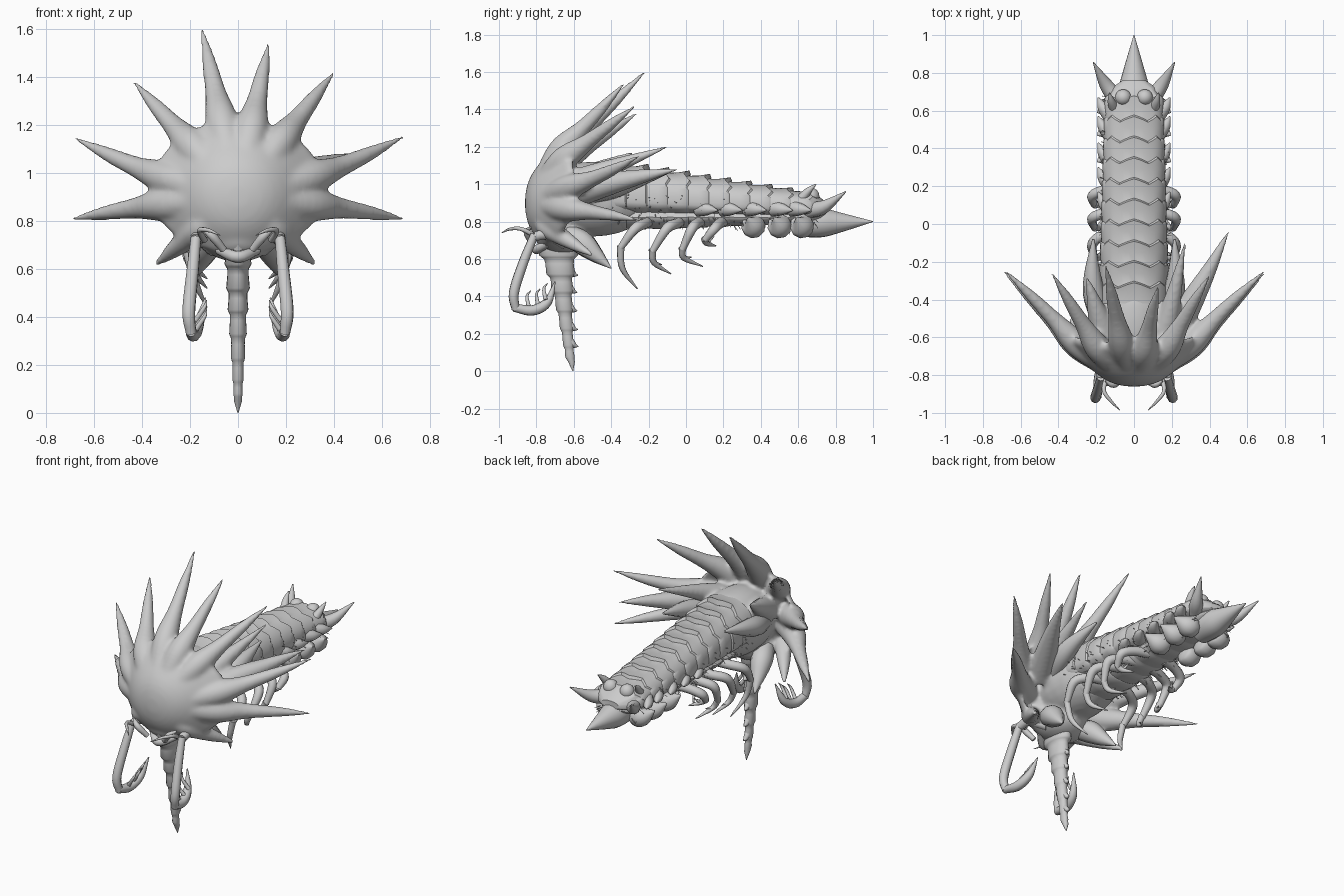
import bpy, bmesh, math, random
from mathutils import Vector, Matrix

if "Cube" in bpy.data.objects:
    bpy.data.objects.remove(bpy.data.objects["Cube"])
random.seed(4)


def finish(name, bm, angle=50):
    bmesh.ops.recalc_face_normals(bm, faces=bm.faces)
    me = bpy.data.meshes.new(name)
    bm.to_mesh(me)
    bm.free()
    ob = bpy.data.objects.new(name, me)
    bpy.context.collection.objects.link(ob)
    bpy.ops.object.select_all(action='DESELECT')
    ob.select_set(True)
    bpy.context.view_layer.objects.active = ob
    bpy.ops.object.shade_smooth_by_angle(angle=math.radians(angle))
    return ob


def skin(bm, rings):
    """Join rings of points with quads and cap both ends."""
    vs = [[bm.verts.new(p) for p in r] for r in rings]
    n = len(vs[0])
    for a, b in zip(vs, vs[1:]):
        for i in range(n):
            bm.faces.new((a[i], a[(i + 1) % n], b[(i + 1) % n], b[i]))
    bm.faces.new(vs[0])
    bm.faces.new(vs[-1][::-1])


def tube(bm, pts, radii, n=10, steps=5):
    """Tapered tube along a smooth path."""
    d = [Vector((*p, r)) for p, r in zip(pts, radii)]
    d = [2 * d[0] - d[1]] + d + [2 * d[-1] - d[-2]]
    path = []
    for i in range(1, len(d) - 2):
        p0, p1, p2, p3 = d[i - 1:i + 3]
        for k in range(steps):
            t = k / steps
            path.append(0.5 * (2 * p1 + (p2 - p0) * t + (2 * p0 - 5 * p1 + 4 * p2 - p3) * t * t
                               + (3 * p1 - p0 - 3 * p2 + p3) * t ** 3))
    path.append(d[-2])
    rings, side = [], None
    for i, p in enumerate(path):
        tan = (path[min(i + 1, len(path) - 1)].xyz - path[max(i - 1, 0)].xyz).normalized()
        side = tan.orthogonal() if side is None else side - tan * side.dot(tan)
        side.normalize()
        up = tan.cross(side)
        r = max(p.w, 0.002)
        rings.append([p.xyz + r * (side * math.cos(a) + up * math.sin(a))
                      for a in (2 * math.pi * j / n for j in range(n))])
    skin(bm, rings)


def ball(bm, c, r):
    bmesh.ops.create_uvsphere(bm, u_segments=24, v_segments=14, radius=1,
                              matrix=Matrix.Translation(c) @ Matrix.Diagonal((*r, 1)))


def pair(name, *tubes):
    """Mirrored left and right copies of a group of tubes."""
    for s, side in ((1, 'right'), (-1, 'left')):
        bm = bmesh.new()
        for pts, radii in tubes:
            tube(bm, [(s * x, y, z) for x, y, z in pts], radii)
        finish(f'{name}_{side}', bm)


# Head shield: domed plate, swept-back horns and thorax fused together
bm = bmesh.new()
def front_y(r):
    return -0.865 + 1.12 * 0.05 * math.log(1 + math.exp((r - .15) / .05))

N, CZ = 72, 0.9
def rim(a):
    s = math.sin(a)
    return 0.37 - 0.05 * max(s, 0) ** 2 - 0.14 * max(-s, 0) ** 1.2

rings = []
for back, fr in [(0, k / 10) for k in range(1, 11)] + [(1, k / 10) for k in range(10, 0, -1)]:
    ring = []
    for j in range(N):
        a = 2 * math.pi * j / N
        r = rim(a) * fr
        ring.append((r * math.cos(a), front_y(r) + back * (0.04 + 0.06 * (1 - fr)), CZ + r * math.sin(a)))
    rings.append(ring)
skin(bm, rings)

horns = [(-.15, -.22, 1.6), (.127, -.33, 1.54), (.4, -.27, 1.42), (.69, -.25, 1.15), (.69, -.26, .81),
         (-.435, -.26, 1.38), (-.68, -.25, 1.145), (-.69, -.25, .81), (.32, -.5, .62), (-.34, -.5, .62)]
for x, y, z in horns:
    R = math.hypot(x, z - CZ)
    ux, uz = x / R, (z - CZ) / R
    pts = []
    for f in (0.25, 0.45, 0.62, 0.8, 1):
        r = R * f
        yy = front_y(r) + (.09 if f < .3 else .055)
        yy += (y - front_y(R) - 0.055) * f ** 2
        sag = 0.03 * math.sin(math.pi * f) if abs(uz) < 0.5 else 0
        pts.append((ux * r, yy, CZ + uz * r - sag * (1 if uz > 0 else -.3)))
    tube(bm, pts, (.07, .07, .045, .031, .008) if R > .45 else (.06, .06, .05, .035, .012), 14)
# rear horns on the shoulders
tube(bm, [(.2, -.6, .95), (.3, -.42, 1), (.4, -.24, 1.04), (.5, -.04, 1.08)], (.08, .065, .04, .008), 14)
tube(bm, [(.15, -.6, 1), (.2, -.42, 1.08), (.27, -.1, 1.2)], (.08, .05, .008), 14)
tube(bm, [(-.15, -.6, 1), (-.2, -.45, 1.08), (-.25, -.28, 1.17)], (.08, .05, .008), 14)
ball(bm, (0, -.5, .92), (.2, .33, .2))
ball(bm, (0, -.72, .85), (.2, .125, .17))
ball(bm, (0, -.66, .73), (.16, .15, .1))
shield = finish('head_shield', bm)
m = shield.modifiers.new('fuse', 'REMESH')
m.mode, m.voxel_size, m.use_smooth_shade = 'VOXEL', 0.011, True
m = shield.modifiers.new('soften', 'SMOOTH')
m.factor, m.iterations = 0.5, 12

# Abdomen: overlapping plates with a zigzag rear edge, flank groove and narrower belly
bm = bmesh.new()
SEG, n, y0, y1 = 10, 64, -.42, .68
def section(y, s, lift=0, zig=0):
    t = (y - y0) / (y1 - y0)
    top, bot, w = 1.115 - .165 * t, .75 + .04 * t, .188 - .033 * t
    cz, h = (top + bot) / 2, (top - bot) / 2
    out = []
    for j in range(n):
        a = 2 * math.pi * j / n
        c, sn = math.cos(a), math.sin(a)
        k = s + lift * max(sn, 0) ** 4
        waist = 1 - .18 * math.exp(-((sn + .38) / .13) ** 2) - .12 * (sn < -.38)
        x = w * s * waist * math.copysign(abs(c) ** .8, c)
        tri = abs(((j / 4) % 2) - 1) - .5
        out.append((x, y + zig * tri * (sn > .4), cz + h * k * math.copysign(abs(sn) ** .85, sn)))
    return out

L = (y1 - y0) / SEG
rings = []
for i in range(SEG):
    a = y0 + L * i
    rings += [section(a, .97), section(a + L * .45, 1, .03), section(a + L * .85, 1, .15, .03),
              section(a + L * .93, .965, .01, .03)]
rings += [section(.72, .78), section(.76, .4)]
skin(bm, rings)
finish('abdomen', bm, 35)

# Tail spike, tail horns and tail knobs
bm = bmesh.new()
tube(bm, [(0, .6, .8), (0, .72, .795), (0, .82, .795), (0, 1, .8)], (.08, .08, .055, .002), 18)
finish('tail_spike', bm)
pair('tail_horn', ([(.09, .66, .86), (.15, .74, .88), (.215, .855, .96)], (.045, .035, .003)),
     ([(.1, .6, .9), (.12, .65, .96), (.13, .695, 1.0)], (.03, .02, .003)))
bm = bmesh.new()
for s in (-1, 1):
    ball(bm, (s * .057, .67, .935), (.043, .043, .045))
finish('tail_knobs', bm)

# Teardrop pods under the rear abdomen
for i, y in enumerate((.36, .5, .62)):
    pair(f'pod_{i + 1}', ([(.06, y, .79), (.075, y, .785), (.11, y, .775), (.145, y - .005, .785), (.195, y - .03, .82)],
                          (.02, .055, .065, .05, .003)))
pair('side_barbs', *[([(.12, y - .05, .87), (.165, y, .865), (.19, y + .05, .86)], (.045, .03, .003))
                     for y in (.12, .25, .38, .52, .62)])

# Walking legs: thigh, shin and claw
legs = [(-.2, -.35, -.26, .66, .44), (-.03, -.18, -.08, .64, .52), (.08, -.02, .09, .65, .56), (.2, .1, .16, .7, .67)]
for i, (yb, yk, yt, zk, zt) in enumerate(legs):
    zm = (zk + zt) / 2
    pair(f'leg_{i + 1}',
         ([(.06, yb, .8), (.15, yb - .02, .79), (.22, (yb + yk) / 2, .76), (.21, yk, zk)], (.03, .028, .027, .018)),
         ([(.21, yk, zk + .01), (.18, yk + .01, zm), (.13, yt, zt)], (.02, .016, .003)),
         ([(.18, yk + .01, zm), (.16, yk + .05, zt + .05)], (.012, .002)))

# Backward horns on the flanks and cones below the jaw
pair('flank_horn', ([(.15, -.56, .93), (.205, -.4, .98), (.22, -.27, 1.02), (.215, -.08, 1.07)], (.05, .06, .045, .006)))
pair('jaw_cone', ([(.1, -.66, .74), (.14, -.56, .69), (.17, -.48, .62), (.2, -.4, .55)], (.05, .065, .042, .003)))

# Grasping arms with barbed forearm
pair('grasping_arm',
     ([(.1, -.65, .68), (.16, -.74, .73), (.175, -.81, .72)], (.03, .03, .025)),
     ([(.175, -.81, .73), (.19, -.87, .58), (.205, -.92, .42), (.195, -.91, .33)], (.022, .026, .027, .022)),
     ([(.195, -.92, .34), (.185, -.82, .325), (.165, -.74, .37), (.135, -.7, .48)], (.022, .028, .024, .003)),
     *[([(.18, y, z), (.14, y - .01, z + .06), (.13, y + .01, z + .09)], (.012, .008, .002))
       for y, z in ((-.84, .34), (-.79, .35), (-.75, .38))])

# Feelers and brow folds
pair('feeler', ([(.14, -.8, .72), (.16, -.88, .76), (.12, -.94, .76), (.075, -.985, .74)], (.014, .011, .008, .002)),
     ([(.06, -.82, .68), (.11, -.85, .74), (.15, -.83, .77)], (.015, .018, .006)))

# Beak: stepped tapering rings hanging from the head
bm = bmesh.new()
rings = []
def beak_ring(z, w, d, yc):
    return [(w * math.cos(a), yc + d * math.sin(a), z) for a in (2 * math.pi * j / 20 for j in range(20))]

zs = [.7, .6, .5, .41, .31, .21, .12, .06]
for a, b in zip(zs, zs[1:]):
    for z, k in ((a, .9), (a - .25 * (a - b), .92), (b + .02, 1.1), (b + .008, 1)):
        t = z / .7
        rings.append(beak_ring(z, k * (.013 + .043 * t), k * (.018 + .045 * t + .06 * t ** 4), -.612 - .078 * t))
rings += [beak_ring(.05, .017, .018, -.612), beak_ring(0, .002, .002, -.605)]
skin(bm, rings)
for z in zs[2:-1]:
    t = z / .7
    e = -.612 - .078 * t + .018 + .045 * t + .06 * t ** 4
    tube(bm, [(0, e - .025, z + .05), (0, e, z + .02), (0, e + .025, z + .012)], (.02, .016, .002), 8)
finish('beak', bm)
bm = bmesh.new()
tube(bm, [(-.08, -.74, .68), (0, -.8, .65), (.08, -.74, .68)], (.02, .025, .02))
finish('beak_collar', bm)

# Sparse bristles on flanks and belly
bm = bmesh.new()
for i in range(200):
    y = random.uniform(-.4, .7)
    t = (y - y0) / (y1 - y0)
    a = random.choice((random.uniform(-.9, .2), math.pi - random.uniform(-.9, .2)))
    d = Vector((math.cos(a), random.uniform(-.2, .5), math.sin(a))).normalized()
    p = Vector(((.16 - .035 * t) * math.cos(a), y, .925 - .055 * t + .15 * math.sin(a)))
    tube(bm, [p, p + d * random.uniform(.03, .05)], (.002, .0008), 3, 1)
finish('bristles', bm)
